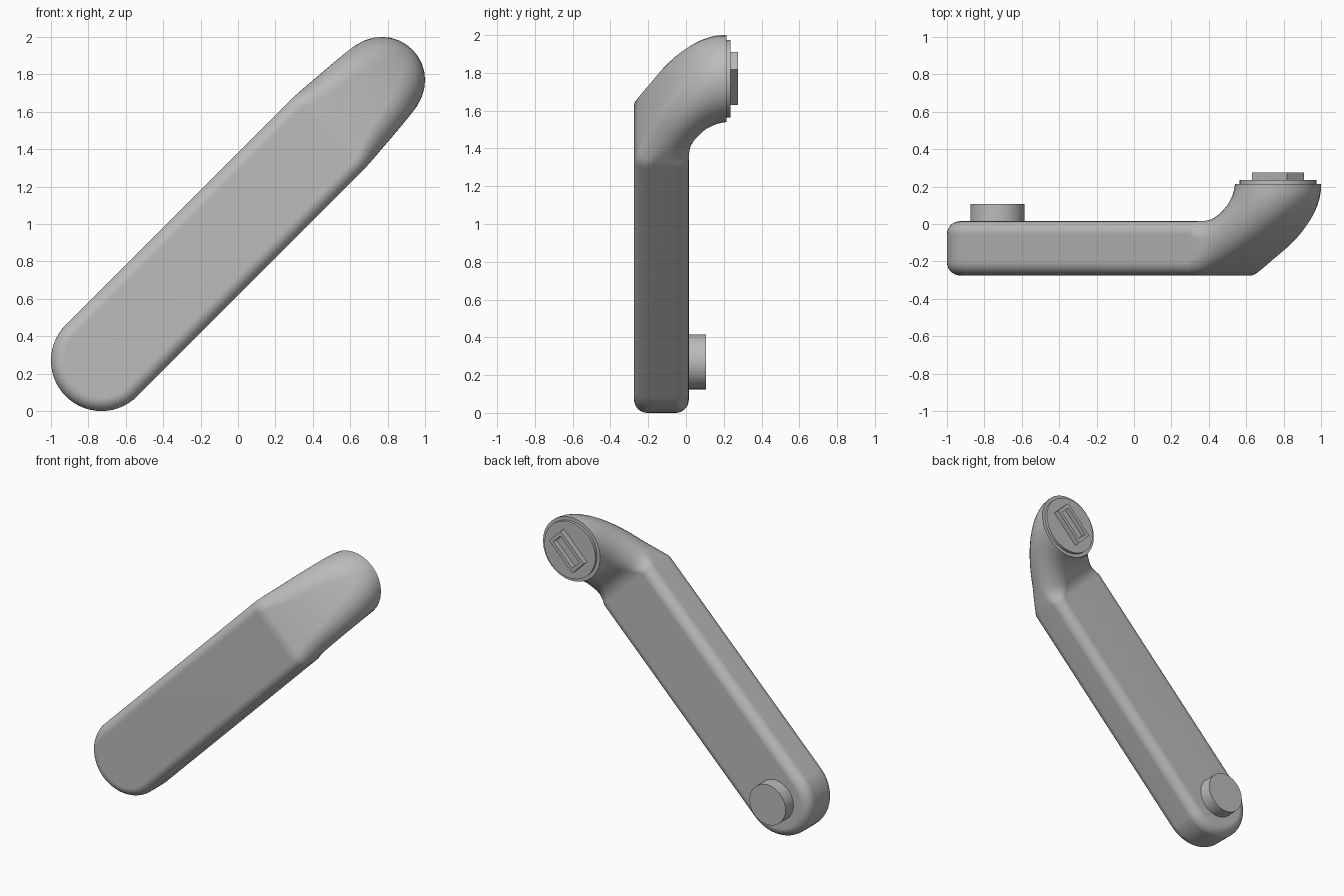
import bpy, bmesh, math
from mathutils import Vector
from mathutils.geometry import interpolate_bezier

if "Cube" in bpy.data.objects:
    bpy.data.objects.remove(bpy.data.objects["Cube"])

grey = bpy.data.materials.new("plain grey")
grey.use_nodes = True
grey.diffuse_color = (0.5, 0.5, 0.5, 1)
grey.node_tree.nodes["Principled BSDF"].inputs["Base Color"].default_value = (0.5, 0.5, 0.5, 1)

ROOT = math.sqrt(2)
FRONT, BACK, TOP = -0.275, 0.015, 0.215   # arm front, arm back, neck mouth
R, NECK, EDGE = 0.27, 0.23, 0.07          # arm half width, neck radius, edge rounding
BEND, DISC = 1.72, 1.5 * ROOT             # distances along the arm
SEG = 8


def place(s, v, y):
    """s runs along the slanted arm, v across it, y is depth."""
    return Vector((-0.73 + (s - v) / ROOT, y, 0.27 + (s + v) / ROOT))


def finish(bm, name):
    bmesh.ops.remove_doubles(bm, verts=bm.verts, dist=0.0005)
    bmesh.ops.recalc_face_normals(bm, faces=bm.faces)
    mesh = bpy.data.meshes.new(name)
    bm.to_mesh(mesh)
    bm.free()
    mesh.materials.append(grey)
    ob = bpy.data.objects.new(name, mesh)
    bpy.context.collection.objects.link(ob)
    bpy.ops.object.select_all(action='DESELECT')
    ob.select_set(True)
    bpy.context.view_layer.objects.active = ob
    bpy.ops.object.shade_smooth_by_angle(angle=math.radians(32))
    return ob


def bridge(bm, a, b, closed):
    for i in range(len(a) if closed else len(a) - 1):
        j = (i + 1) % len(a)
        bm.faces.new((a[i], a[j], b[j], b[i]))


def loft(bm, rings, closed=True, start=True, end=True):
    rows = [[bm.verts.new(p) for p in ring] for ring in rings]
    for a, b in zip(rows, rows[1:]):
        bridge(bm, a, b, closed)
    if start:
        bm.faces.new(rows[0])
    if end:
        bm.faces.new(rows[-1])


def circle(s, radius, y, n=48):
    return [place(s + radius * math.cos(i * math.tau / n), radius * math.sin(i * math.tau / n), y)
            for i in range(n)]


def rectangle(length, width, y):
    return [place(DISC + i * length / 2, j * width / 2, y)
            for i, j in ((-1, -1), (1, -1), (1, 1), (-1, 1))]


# Straight arm: rounded-edge slab with a semicircular lower end
bm = bmesh.new()
quarter = [i * math.pi / 2 / SEG for i in range(SEG + 1)]
profile = [(EDGE * (1 - math.sin(a)), FRONT + EDGE * (1 - math.cos(a))) for a in quarter]
profile += [(inset, FRONT + BACK - y) for inset, y in reversed(profile)]
outlines = []
for inset, y in profile:
    p = R - inset
    arc = [math.pi / 2 + i * math.pi / 28 for i in range(29)]
    outlines.append([place(BEND, p, y)]
                    + [place(p * math.cos(a), p * math.sin(a), y) for a in arc]
                    + [place(BEND, -p, y)])
loft(bm, outlines, closed=False)

# Curved neck: sections swing backward and become circular
inner = interpolate_bezier(Vector((BEND, BACK)), Vector((1.81, BACK)),
                           Vector((DISC - NECK, 0.1)), Vector((DISC - NECK, TOP)), 15)
outer = interpolate_bezier(Vector((BEND, FRONT)), Vector((1.98, -0.18)),
                           Vector((DISC + NECK, 0.02)), Vector((DISC + NECK, TOP)), 15)
sections = []
for k, (i, o) in enumerate(zip(inner, outer)):
    t = k / 14
    mid, half = (i + o) / 2, (o - i).length / 2
    axis = (o - i).normalized()
    w = R + (NECK - R) * t
    r = min(EDGE + (NECK - EDGE) * math.sin(t * math.pi / 2), half, w)
    ring = []
    for c in range(4):
        for a in quarter:
            ang = a + c * math.pi / 2
            su = 1 if c in (0, 3) else -1
            sv = 1 if c < 2 else -1
            d = mid + axis * (su * (half - r) + r * math.cos(ang))
            ring.append(place(d.x, sv * (w - r) + r * math.sin(ang), d.y))
    sections.append(ring)
loft(bm, sections, start=False)
arm = finish(bm, "crank_arm")
arm.modifiers.new("clean shading", 'WEIGHTED_NORMAL').keep_sharp = True

# Pivot stub at the lower end and mounting disc on the neck
for name, s, radius, y0, y1 in (("pivot_stub", 0, 0.145, BACK - 0.01, 0.106),
                                ("mounting_disc", DISC, 0.205, TOP - 0.01, 0.235)):
    bm = bmesh.new()
    loft(bm, [circle(s, radius, y0), circle(s, radius, y1)])
    finish(bm, name)

# Raised rectangular socket with a recessed slot
bm = bmesh.new()
L, W, WALL = 0.265, 0.13, 0.05
loft(bm, [rectangle(L, W, 0.23), rectangle(L, W, 0.275),
          rectangle(L - WALL, W - WALL, 0.275), rectangle(L - WALL, W - WALL, 0.24)])
finish(bm, "slot_socket")
